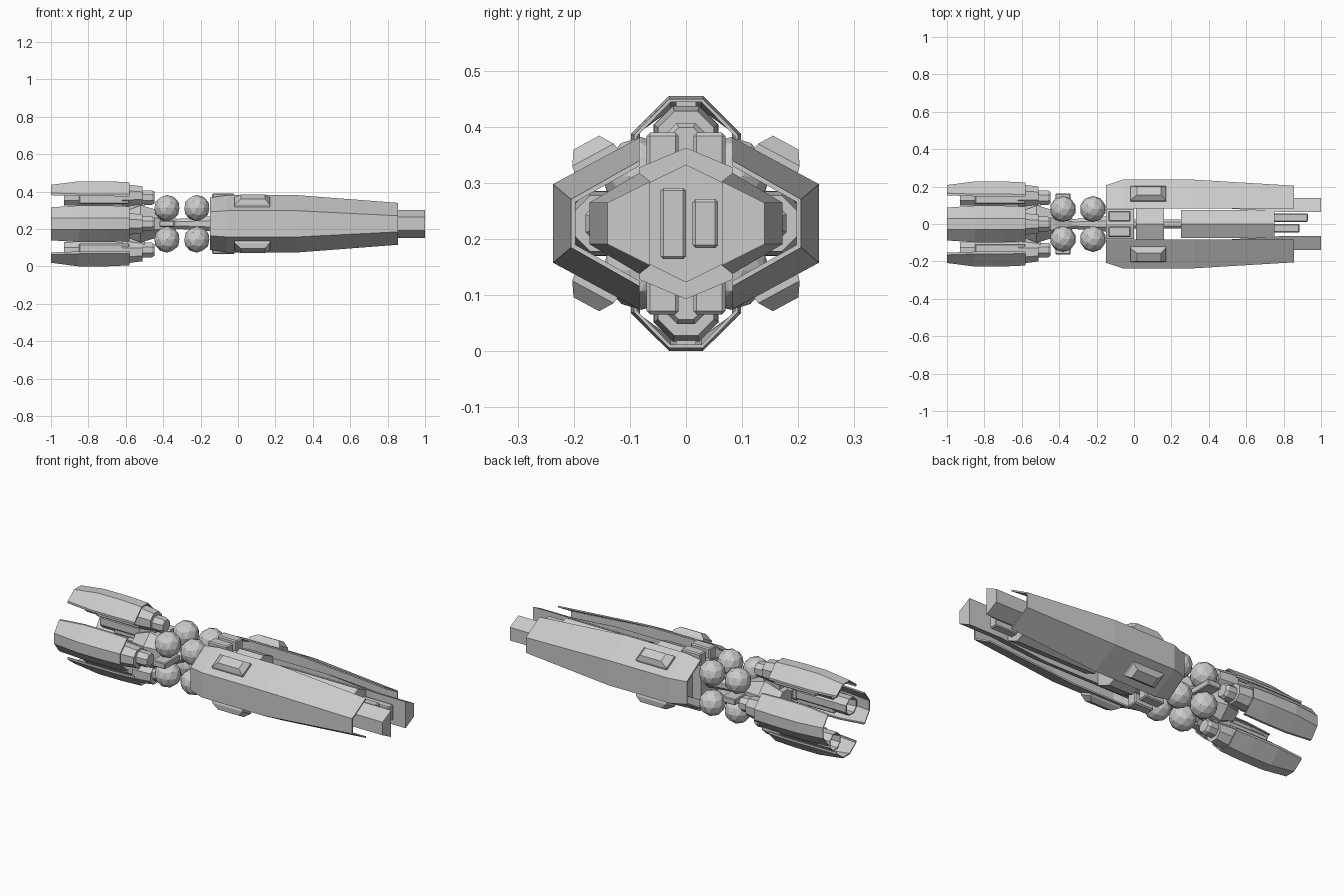
import bpy, bmesh, math
from mathutils import Matrix, Vector

if "Cube" in bpy.data.objects:
    bpy.data.objects.remove(bpy.data.objects["Cube"])

CZ = 0.2275  # height of the ship's long axis


def finish(name, bm, turn=0.0, flip_y=False):
    """Rotate about the long axis, optionally mirror in y, lift to axis height."""
    bm.transform(Matrix.Rotation(turn, 4, 'X'))
    if flip_y:
        bm.transform(Matrix.Diagonal((1, -1, 1, 1)))
    bm.transform(Matrix.Translation((0, 0, CZ)))
    bmesh.ops.recalc_face_normals(bm, faces=bm.faces)
    me = bpy.data.meshes.new(name)
    bm.to_mesh(me)
    bm.free()
    ob = bpy.data.objects.new(name, me)
    bpy.context.collection.objects.link(ob)
    return ob


def loft(name, sections, turn=0.0, flip_y=False):
    """Skin closed (y, z) rings placed along x and cap both ends."""
    bm = bmesh.new()
    rings = [[bm.verts.new((x, y, z)) for y, z in ring] for x, ring in sections]
    n = len(rings[0])
    for a, b in zip(rings, rings[1:]):
        for i in range(n):
            j = (i + 1) % n
            bm.faces.new((a[i], a[j], b[j], b[i]))
    bm.faces.new(rings[0])
    bm.faces.new(rings[-1])
    return finish(name, bm, turn, flip_y)


def box(name, x, y, z, turn=0.0, bevel=0.0):
    ring = [(y[0], z[0]), (y[1], z[0]), (y[1], z[1]), (y[0], z[1])]
    ob = loft(name, [(x[0], ring), (x[1], ring)], turn)
    if bevel:
        m = ob.modifiers.new("edge", 'BEVEL')
        m.width, m.segments = bevel, 1
    return ob


def octagon(r, cz=0.0, n=8):
    return [(r * math.cos((i + .5) * 2 * math.pi / n) / math.cos(math.pi / n),
             cz + r * math.sin((i + .5) * 2 * math.pi / n) / math.cos(math.pi / n))
            for i in range(n)]


def ridge(w, peak, shoulder):
    """Six-sided section with a ridge above and below."""
    return [(0, peak), (w, shoulder), (w, -shoulder),
            (0, -peak), (-w, -shoulder), (-w, shoulder)]


# Side armour: open three-sided shells
def armour_ring(yo, zs, yi, zt, t=0.008):
    return [(yi, zt), (yo, zs), (yo, -zs), (yi, -zt),
            (yi, -zt + t * 1.2), (yo - t, -zs + t * .6),
            (yo - t, zs - t * .6), (yi, zt - t * 1.2)]


# Inner prow beams inside the armour
def prow_ring(yi, zi, yo, zo):
    return [(yi, zi), (yo, zo), (yo, -zo), (yi, -zi)]


for side, flip in (("left", False), ("right", True)):
    loft(side + "_armour", [(-0.15, armour_ring(.207, .064, .083, .14)),
                            (-0.06, armour_ring(.237, .07, .083, .153)),
                            (0.32, armour_ring(.237, .07, .083, .153)),
                            (0.855, armour_ring(.205, .043, .083, .112))], flip_y=flip)
    loft(side + "_prow_beam", [(-0.1, prow_ring(.083, .09, .172, .037)),
                               (0.5, prow_ring(.083, .09, .172, .037)),
                               (0.8, prow_ring(.064, .075, .14, .037)),
                               (1.0, prow_ring(.064, .075, .14, .037))], flip_y=flip)

# Raised blisters on the four sloping armour faces
along = Vector((0, .88, -.475))
out = Vector((0, .475, .88))
for sy in (1, -1):
    for sz in (1, -1):
        bm = bmesh.new()
        levels = []
        for x0, x1, half, h in ((-.02, .17, .045, -.006), (-.02, .17, .042, .012),
                                (.015, .145, .026, .037)):
            pts = []
            for x, s in ((x0, -1), (x1, -1), (x1, 1), (x0, 1)):
                p = Vector((x, .16, .1115)) + along * half * s + out * h
                pts.append(bm.verts.new((p.x, p.y * sy, p.z * sz)))
            levels.append(pts)
        for a, b in zip(levels, levels[1:]):
            for i in range(4):
                j = (i + 1) % 4
                bm.faces.new((a[i], a[j], b[j], b[i]))
        bm.faces.new(levels[0])
        bm.faces.new(levels[-1])
        finish("armour_blister", bm)

# Central spine blocks and the rod joining them
for name, x0, x1, ring in (("rear_spine_block", -.15, 0, ridge(.08, .11, .09)),
                           ("middle_spine_block", .01, .16, ridge(.083, .135, .1)),
                           ("front_spine_block", .25, .75, ridge(.075, .105, .068))):
    loft(name, [(x0, ring), (x1, ring)])
loft("spine_rod", [(-0.6, octagon(.025)), (0.3, octagon(.025))])
loft("neck_collar", [(-0.33, octagon(.026)), (-0.15, octagon(.04))])

# Unequal barrels at the bow
box("long_barrel", (.72, .93), (.012, .057), (-.0435, .0435), bevel=.005)
box("short_barrel", (.72, .885), (-.045, 0), (-.0635, .0635), bevel=.005)

# Paired housings above and below the rear block
for turn in (0, math.pi):
    for y in ((.013, .07), (-.07, -.013)):
        box("rear_housing", (-.138, -.018), y, (.09, .162), turn, .006)

# Eight faceted tanks around the neck
for x in (-.38, -.22):
    for y in (-.08, .08):
        for z in (-.084, .084):
            bm = bmesh.new()
            bmesh.ops.create_icosphere(bm, subdivisions=2, radius=.07,
                                       matrix=Matrix.Translation((x, y, z)))
            finish("tank", bm)
box("neck_crossbar", (-.42, -.34), (-.163, .163), (-.017, .017), bevel=.004)

# Hub carrying the engines
loft("engine_hub", [(-0.62, octagon(.06)), (-0.52, octagon(.1)),
                    (-0.42, octagon(.07)), (-0.33, octagon(.03))])


# Engine cowl: thin three-sided cover, open inward
def cowl_ring(v, zs, zt, w=.03, lip=.012, t=.006):
    outer = [(-v, zs - lip), (-v, zs), (-w, zt), (w, zt), (v, zs), (v, zs - lip)]
    inner = [(v - t, zs - lip), (v - t, zs - t * .4), (w - t * .4, zt - t),
             (-w + t * .4, zt - t), (-v + t, zs - t * .4), (-v + t, zs - lip)]
    return outer + inner


for k, place in enumerate(("top", "side_a", "bottom", "side_b")):
    a = k * math.pi / 2
    loft(place + "_cowl", [(-1.0, cowl_ring(.088, .165, .2085)),
                           (-.85, cowl_ring(.098, .16, .2275)),
                           (-.7, cowl_ring(.098, .16, .2275)),
                           (-.58, cowl_ring(.093, .158, .222))], a)
    # nozzle end is recessed by folding the loft back inside
    loft(place + "_engine_core", [(-.86, octagon(.034, .145)), (-.93, octagon(.042, .145)),
                                  (-.93, octagon(.047, .145)), (-.58, octagon(.047, .145))], a)
    loft(place + "_engine_collar", [(-.62, octagon(.058, .152)), (-.58, octagon(.057, .152)),
                                    (-.51, octagon(.05, .15))], a)
    loft(place + "_engine_intake", [(-.53, octagon(.039, .14)), (-.46, octagon(.039, .14)),
                                    (-.447, octagon(.031, .14))], a)
    box(place + "_engine_bed", (-.85, -.58), (-.052, .052), (.106, .165), a, .006)
    box(place + "_cowl_mount", (-.85, -.6), (-.018, .018), (.18, .22), a)
    box(place + "_engine_strut", (-.6, -.5), (-.025, .025), (.03, .12), a)
